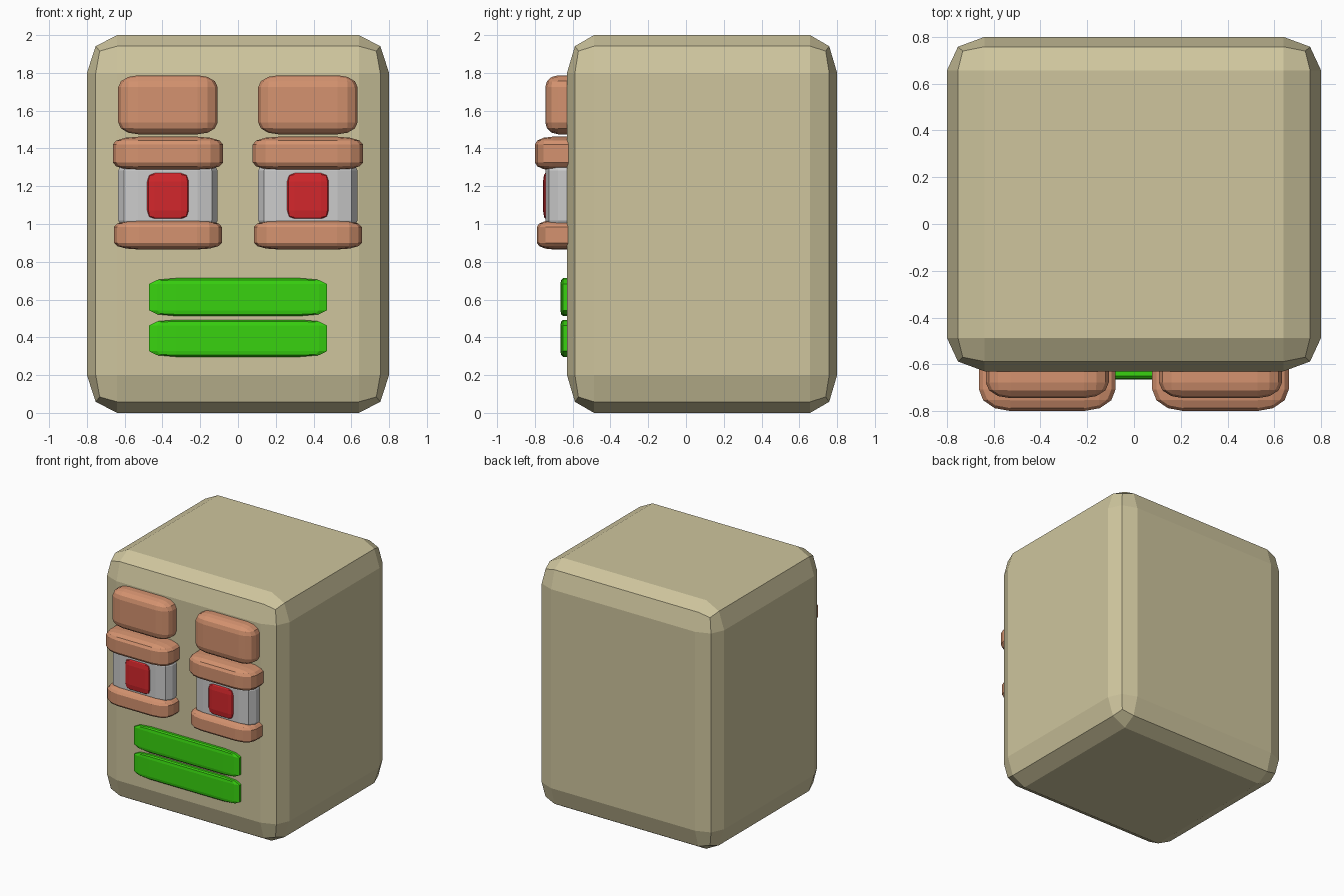
import bpy, bmesh
from mathutils import Vector

if "Cube" in bpy.data.objects:
    bpy.data.objects.remove(bpy.data.objects["Cube"])


def material(name, rgb):
    m = bpy.data.materials.new(name)
    m.diffuse_color = (*rgb, 1)
    m.use_nodes = True
    m.node_tree.nodes["Principled BSDF"].inputs["Base Color"].default_value = m.diffuse_color
    return m


TAN = material("tan", (0.62, 0.56, 0.34))
CLAY = material("clay", (0.66, 0.29, 0.16))
RED = material("red", (0.65, 0.02, 0.025))
GREEN = material("green", (0.04, 0.65, 0.005))


def block(name, lo, hi, bevel, segments, mat=None):
    """Rounded unit cube stretched between two corners, so the bevel stretches too."""
    lo, hi = Vector(lo), Vector(hi)
    bm = bmesh.new()
    bmesh.ops.create_cube(bm, size=1)
    bmesh.ops.bevel(bm, geom=bm.edges[:], offset=bevel, offset_type='OFFSET',
                    segments=segments, profile=0.5, affect='EDGES')
    bmesh.ops.scale(bm, vec=hi - lo, verts=bm.verts)
    bmesh.ops.translate(bm, vec=(lo + hi) / 2, verts=bm.verts)
    mesh = bpy.data.meshes.new(name)
    bm.to_mesh(mesh)
    bm.free()
    if mat:
        mesh.materials.append(mat)
    obj = bpy.data.objects.new(name, mesh)
    bpy.context.collection.objects.link(obj)
    return obj


# Main head block
block("head", (-0.8, -0.63, 0), (0.8, 0.8, 2), 0.1, 2, TAN)

# Eyes: brow, lids, eyeball and pupil on each side
for side, cx in (("left", -0.371), ("right", 0.37)):
    def part(name, half, front, back, z0, z1, bevel, seg, mat=None):
        block(f"{side}_{name}", (cx - half, front, z0), (cx + half, back, z1), bevel, seg, mat)

    part("brow", 0.263, -0.745, -0.41, 1.475, 1.787, 0.2, 3, CLAY)
    part("upper_lid", 0.292, -0.80, -0.40, 1.285, 1.462, 0.23, 3, CLAY)
    part("eyeball", 0.263, -0.745, -0.41, 0.93, 1.37, 0.2, 2)
    part("lower_lid", 0.286, -0.79, -0.40, 0.865, 1.02, 0.23, 3, CLAY)
    part("pupil", 0.117, -0.757, -0.66, 1.02, 1.277, 0.2, 2, RED)

# Mouth: two stacked lips
for name, z0, z1 in (("upper_lip", 0.513, 0.713), ("lower_lip", 0.297, 0.493)):
    block(name, (-0.47, -0.665, z0), (0.47, -0.57, z1), 0.15, 2, GREEN)
